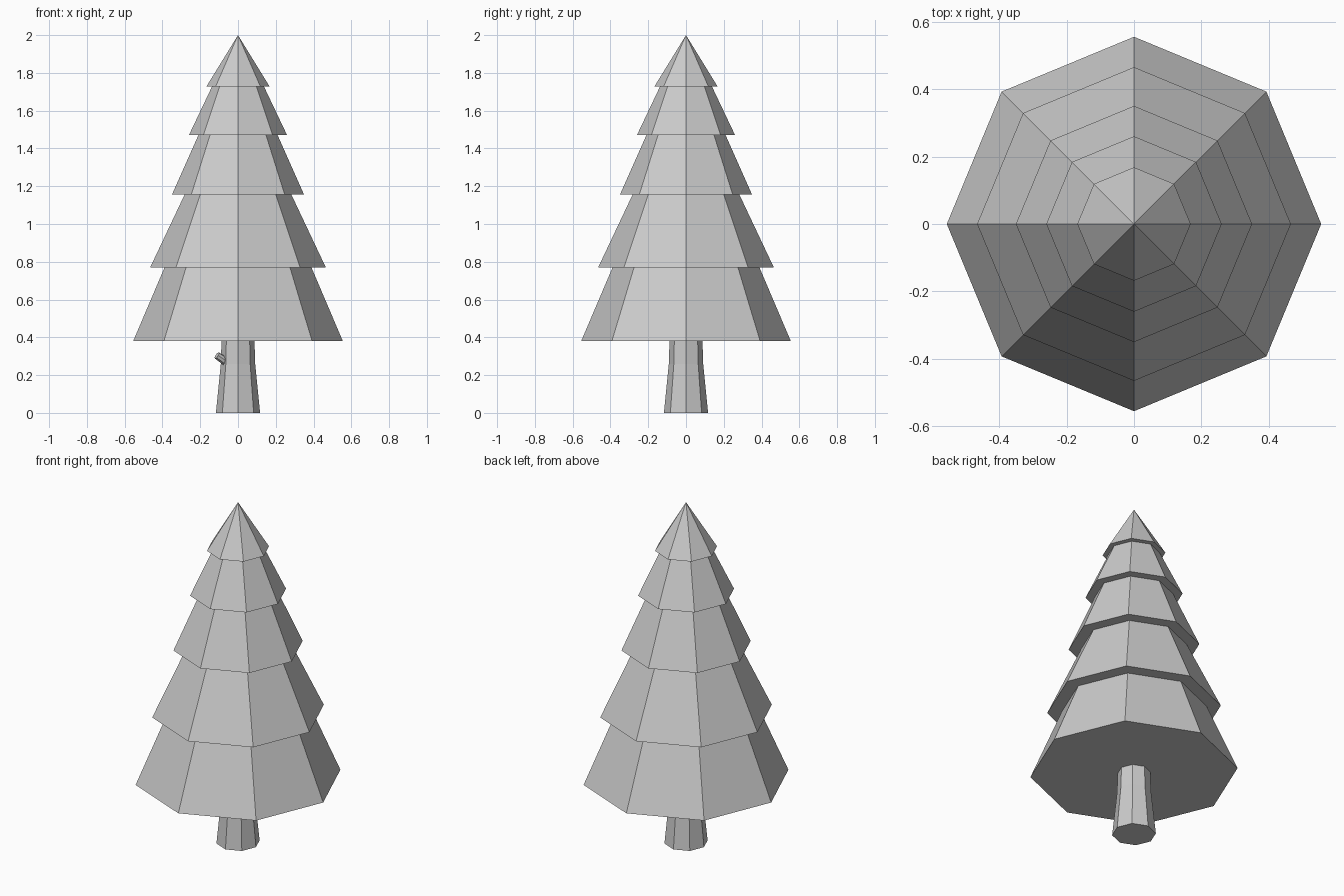
import bpy, bmesh, math
from mathutils import Vector

if "Cube" in bpy.data.objects:
    bpy.data.objects.remove(bpy.data.objects["Cube"])


def lathe(name, profile, sides=8):
    """Turn an (r, z) profile into a closed faceted solid, corners on the axes."""
    bm = bmesh.new()
    rings = []
    for r, z in profile:
        if r == 0:
            rings.append([bm.verts.new((0, 0, z))])
        else:
            angles = [2 * math.pi * i / sides for i in range(sides)]
            rings.append([bm.verts.new((r * math.cos(a), r * math.sin(a), z)) for a in angles])
    for low, high in zip(rings, rings[1:]):
        for i in range(sides):
            j = (i + 1) % sides
            if len(high) == 1:
                bm.faces.new((low[i], low[j], high[0]))
            else:
                bm.faces.new((low[i], low[j], high[j], high[i]))
    for ring in (rings[0], rings[-1]):
        if len(ring) > 1:
            bm.faces.new(ring)
    bmesh.ops.recalc_face_normals(bm, faces=bm.faces)
    mesh = bpy.data.meshes.new(name)
    bm.to_mesh(mesh)
    bm.free()
    obj = bpy.data.objects.new(name, mesh)
    bpy.context.collection.objects.link(obj)
    return obj


# Foliage: five stacked skirts with flat undersides
lathe("foliage", [
    (0.555, 0.38), (0.389, 0.77),
    (0.465, 0.77), (0.283, 1.155),
    (0.35, 1.155), (0.21, 1.47),
    (0.26, 1.47), (0.138, 1.727),
    (0.168, 1.727), (0, 2.0),
])

# Trunk: flared at the foot
lathe("trunk", [(0.117, 0), (0.091, 0.26), (0.087, 0.39)])

# Branch stub: on the front left face of the trunk, pointing out and up
base, tip = Vector((-0.06, -0.025, 0.268)), Vector((-0.112, -0.047, 0.304))
axis = tip - base
stub = lathe("branch_stub", [(0.022, 0), (0.02, axis.length)], sides=8)
stub.location = base
stub.rotation_euler = axis.to_track_quat('Z', 'Y').to_euler()
